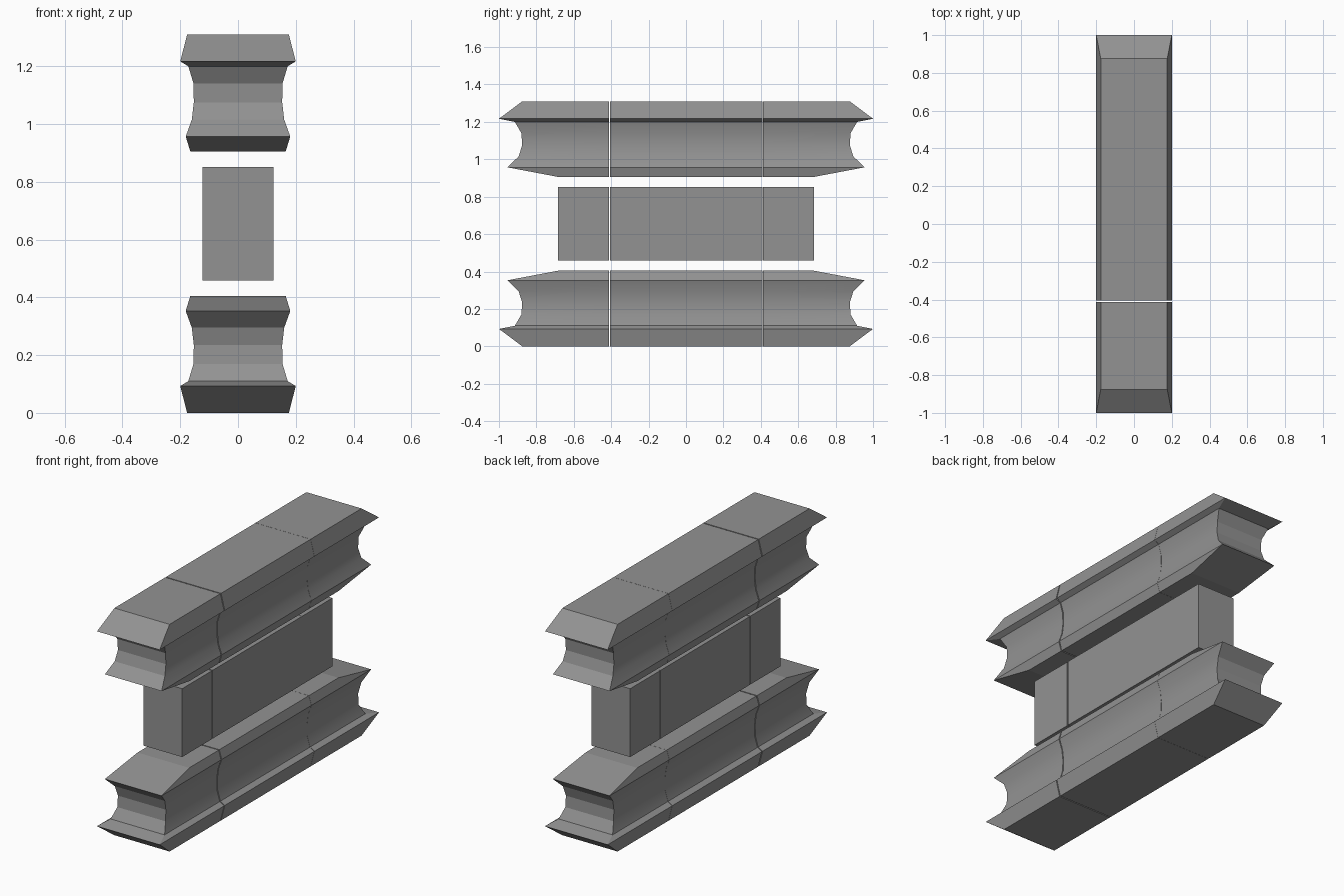
import bpy, bmesh

if "Cube" in bpy.data.objects:
    bpy.data.objects.remove(bpy.data.objects["Cube"])

HEIGHT = 1.31
# rail cross-section from the ground up: (z, half width, half length)
RAIL = [(0, .176, .875), (.093, .2, 1.0), (.11, .172, .915), (.17, .154, .88),
        (.235, .153, .876), (.295, .16, .895), (.353, .181, .955), (.405, .165, .68)]
PANEL = [(.458, .123, .685), (.852, .123, .685)]
TOP_RAIL = [(HEIGHT - z, w, l) for z, w, l in reversed(RAIL)]
# three blocks per course, separated by thin joints; None = profiled outer end
BLOCKS = {"front": (None, -.412), "middle": (-.406, .41), "back": (.411, None)}

# dark grey stone
stone = bpy.data.materials.new("dark_stone")
stone.diffuse_color = (.29, .29, .29, 1)
stone.use_nodes = True
stone.node_tree.nodes["Principled BSDF"].inputs["Base Color"].default_value = stone.diffuse_color


def block(name, levels, y0, y1):
    """Closed stack of rectangles, following the profile on outer ends."""
    bm = bmesh.new()
    rings = []
    for z, w, l in levels:
        a = -l if y0 is None else y0
        b = l if y1 is None else y1
        rings.append([bm.verts.new(p) for p in
                      ((-w, a, z), (w, a, z), (w, b, z), (-w, b, z))])
    bm.faces.new(rings[0][::-1])
    bm.faces.new(rings[-1])
    for lo, hi in zip(rings, rings[1:]):
        for i in range(4):
            j = (i + 1) % 4
            bm.faces.new((lo[i], lo[j], hi[j], hi[i]))
    bmesh.ops.recalc_face_normals(bm, faces=bm.faces)
    # only the long hollow sides are smooth
    for f in bm.faces:
        z = f.calc_center_median().z
        z = min(z, HEIGHT - z)
        f.smooth = abs(f.normal.x) > .5 and .11 < z < .353
    me = bpy.data.meshes.new(name)
    bm.to_mesh(me)
    bm.free()
    me.materials.append(stone)
    bpy.context.collection.objects.link(bpy.data.objects.new(name, me))


# base rail, central panel and top rail, each in three blocks
for part, levels in (("base_rail", RAIL), ("centre_panel", PANEL), ("top_rail", TOP_RAIL)):
    for place, (y0, y1) in BLOCKS.items():
        block(f"{part}_{place}", levels, y0, y1)
